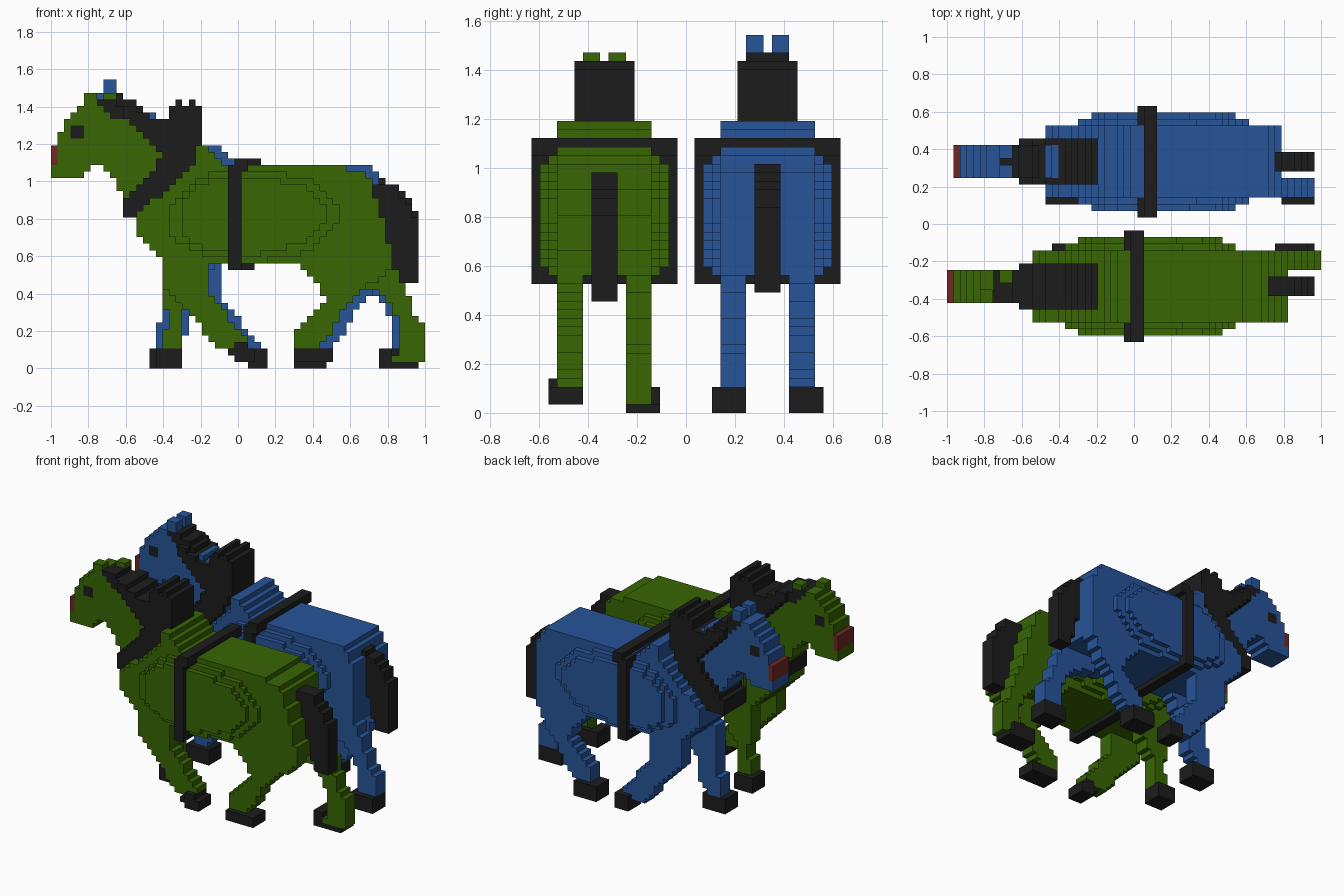
import bpy, bmesh
from math import floor, ceil
from mathutils import Vector

if "Cube" in bpy.data.objects:
    bpy.data.objects.remove(bpy.data.objects["Cube"], do_unlink=True)

UNIT = 2 / 57          # edge of one block
MID_X = 28.5           # block column at x = 0
LANE = 9.5             # blocks from the middle to each animal's spine


def material(name, rgb):
    mat = bpy.data.materials.new(name)
    mat.use_nodes = True
    mat.diffuse_color = (*rgb, 1)
    mat.node_tree.nodes["Principled BSDF"].inputs["Base Color"].default_value = (*rgb, 1)
    return mat


GREEN = material("leaf_green", (.039, .133, .001))
BLUE = material("mid_blue", (.02, .089, .32))
BLACK = material("soft_black", (.012, .012, .012))
RED = material("dark_red", (.16, .022, .018))


def inside(px, pz, outline):
    hit = False
    for (ax, az), (bx, bz) in zip(outline, outline[1:] + outline[:1]):
        if (az > pz) != (bz > pz) and px < ax + (pz - az) * (bx - ax) / (bz - az):
            hit = not hit
    return hit


def cells(outline):
    """Blocks whose centres lie inside a side-on outline."""
    xs, zs = zip(*outline)
    return {(i, k) for i in range(floor(min(xs)), ceil(max(xs)))
            for k in range(floor(min(zs)), ceil(max(zs)))
            if inside(i + .5, k + .5, outline)}


def box(i0, i1, k0, k1):
    return [(i0, k0), (i1, k0), (i1, k1), (i0, k1)]


def moved(outline, di, dk):
    return [(i + di, k + dk) for i, k in outline]


def slab(name, blocks, side, t0, t1, mat):
    """Stepped slab; t runs from the animal's spine outwards."""
    bm = bmesh.new()
    grid = {}

    def corner(i, k):
        if (i, k) not in grid:
            grid[i, k] = bm.verts.new(((i - MID_X) * UNIT, side * (LANE + t0) * UNIT, k * UNIT))
        return grid[i, k]

    for i, k in sorted(blocks):
        bm.faces.new([corner(i, k), corner(i + 1, k), corner(i + 1, k + 1), corner(i, k + 1)])
    ret = bmesh.ops.extrude_face_region(bm, geom=bm.faces[:], use_keep_orig=True)
    top = [g for g in ret["geom"] if isinstance(g, bmesh.types.BMVert)]
    bmesh.ops.translate(bm, verts=top, vec=Vector((0, side * (t1 - t0) * UNIT, 0)))
    bmesh.ops.recalc_face_normals(bm, faces=bm.faces[:])
    mesh = bpy.data.meshes.new(name)
    bm.to_mesh(mesh)
    bm.free()
    mesh.materials.append(mat)
    obj = bpy.data.objects.new(name, mesh)
    bpy.context.collection.objects.link(obj)


# Side-on outlines, in blocks
SHOULDER = [(17, 16), (16, 18), (13, 20), (13, 23), (16, 26), (20, 29),
            (22, 32), (22, 34), (24, 34), (25, 33), (27, 31)]
FLANK = [(18, 20), (18, 25), (23, 29), (25, 30), (32, 30), (40, 29), (44, 25),
         (44, 22), (40, 18), (36, 17), (30, 16), (24, 17)]
BARREL = [(20, 20), (20, 25), (23, 28), (25, 29), (32, 29), (38, 28), (42, 25),
          (42, 22), (38, 19), (30, 17), (24, 18)]
HEAD = [(0, 29), (0, 34), (1, 34), (1, 35), (2, 37), (3, 38), (5, 40), (5, 41), (8, 41), (14, 38),
        (20, 34), (20, 28), (13, 26), (11, 26), (10, 29), (8, 31), (7, 31), (5, 29)]
CREST = [(7, 41), (10, 41), (11, 40), (14, 38), (14, 36), (11, 38), (9, 38), (8, 40), (7, 40)]
COLLAR = [(11, 41), (12, 40), (14, 39), (16, 38), (18, 38), (18, 40), (23, 40), (23, 34),
          (22, 32), (20, 28), (17, 25), (15, 23), (11, 23), (11, 26), (13, 27),
          (16, 30), (17, 33), (14, 36), (11, 38)]
TAIL = [(53, 27), (54, 25), (55, 25), (56, 21), (56, 13), (53, 13),
        (52, 18), (50, 24), (48, 26)]
STRIDE_FRONT = [(17, 17), (24, 17), (24, 12), (27, 8), (30, 5), (30, 3), (27, 3),
                (24, 4), (22, 8), (19, 10), (17, 13)]
STRIDE_HIND = [(38, 17), (38, 16), (40, 14), (41, 12), (42, 10.5), (41, 9), (39, 7.5), (37, 5),
               (37, 3), (41, 3), (43, 6), (45, 9.5), (47, 12)]
PLANT_HIND = [(40, 17), (52, 17), (54, 13), (55, 9.5), (56, 7.5), (57, 6), (57, 1),
              (52, 1), (53, 3), (53, 7), (52, 10), (50, 12), (46, 13), (41, 15)]


def animal(label, side, coat, body_shift, head_shift, rump, legs, hooves, ears, tail):
    def part(name, outline, t0, t1, mat=coat, without=()):
        blocks = cells(outline)
        for other in without:
            blocks -= cells(other)
        slab(f"{label}_{name}", blocks, side, t0, t1, mat)

    # Trunk, built up in widening layers
    part("body", moved(SHOULDER, body_shift, 0) + rump, -5.5, 5.5)
    part("flanks", moved(FLANK, body_shift, 0), -6.5, 6.5)
    part("barrel", moved(BARREL, body_shift, 0), -7.5, 7.5)

    # Girth strap
    part("strap", moved(box(27, 29, 15, 31), body_shift, 0), -8.5, 8.5, BLACK)
    part("strap_top", moved(box(28, 30, 30, 32), body_shift, 0), -8.5, 8.5, BLACK)

    # Head with nose, eyes and mane let into it
    h = head_shift
    nose, eye = moved(box(0, 1, 31, 34), h, h), moved(box(3, 5, 35, 37), h, h)
    crest = moved(CREST, h, h)
    part("head", moved(HEAD, h, h), -2.5, 2.5, without=(nose, eye, crest))
    part("nose", nose, -2.5, 2.5, RED)
    part("eyes", eye, -2.5, 2.5, BLACK)
    part("mane", crest, -2.5, 2.5, BLACK)
    for ear, t0 in zip(ears, (.5, -2.5)):
        part("ear", ear, t0, t0 + 2)

    # Collar with two peaks
    part("collar", COLLAR, -3.5, 3.5, BLACK)
    for i in (19, 21):
        part("collar_peak", box(i, i + 1, 40, 41), -3.5, 3.5, BLACK)

    part("tail", tail, -1.5, 1.5, BLACK)

    # Striding legs on the outside, planted legs on the inside
    names = ("stride_front", "stride_hind", "plant_front", "plant_hind")
    for name, leg, hoof in zip(names, legs, hooves):
        s = 1 if name.startswith("stride") else -1
        part(name + "_leg", leg, s * 2.5, s * 5.5, without=(hoof,))
        part(name + "_hoof", hoof, s * 2.5, s * 6.5, BLACK)


animal("green", -1, GREEN, 0, 0,
       rump=[(43, 31), (47, 30), (49, 29), (49, 27), (50, 25), (51, 22), (52, 16)],
       legs=[STRIDE_FRONT, STRIDE_HIND + [(50, 13), (52, 16), (52, 17)],
             [(17, 17), (24, 17), (22, 10), (20, 9), (20, 3), (17, 3), (18, 8), (17, 10)],
             PLANT_HIND],
       hooves=[[(28, 1), (31, 1), (31, 3), (30, 3), (30, 4), (28, 4), (28, 3), (27, 3), (27, 2), (28, 2)],
               box(37, 43, 1, 3), box(16, 20, 0, 3),
               [(50, 0), (56, 0), (56, 1), (52, 1), (52, 3), (50, 3)]],
       ears=[box(5, 7, 41, 42), box(8, 10, 41, 42)],
       tail=[(48, 28), (53, 28)] + TAIL)
# Outer rim of the green planted hoof
slab("green_hoof_rim", cells(box(52, 55, 1, 3)), -1, -6.5, -5.5, BLACK)

animal("blue", 1, BLUE, 2, 1,
       rump=[(48, 31), (50, 30), (50, 29), (51, 27), (51, 16)],
       legs=[moved(STRIDE_FRONT, 2, -1), moved(STRIDE_HIND, 2, 0) + [(50, 13), (51, 17)],
             [(17, 17), (26, 17), (21, 9), (21, 6), (19, 3), (16, 3), (16, 5), (17, 8)],
             moved(PLANT_HIND, -1, 0)],
       hooves=[box(30, 33, 0, 3), box(37, 42, 0, 3), box(15, 20, 0, 3), box(51, 56, 0, 3)],
       ears=[box(8, 10, 42, 44)] * 2,
       tail=moved([(48, 28), (51, 28), (51, 27)] + TAIL, 0, 1))
